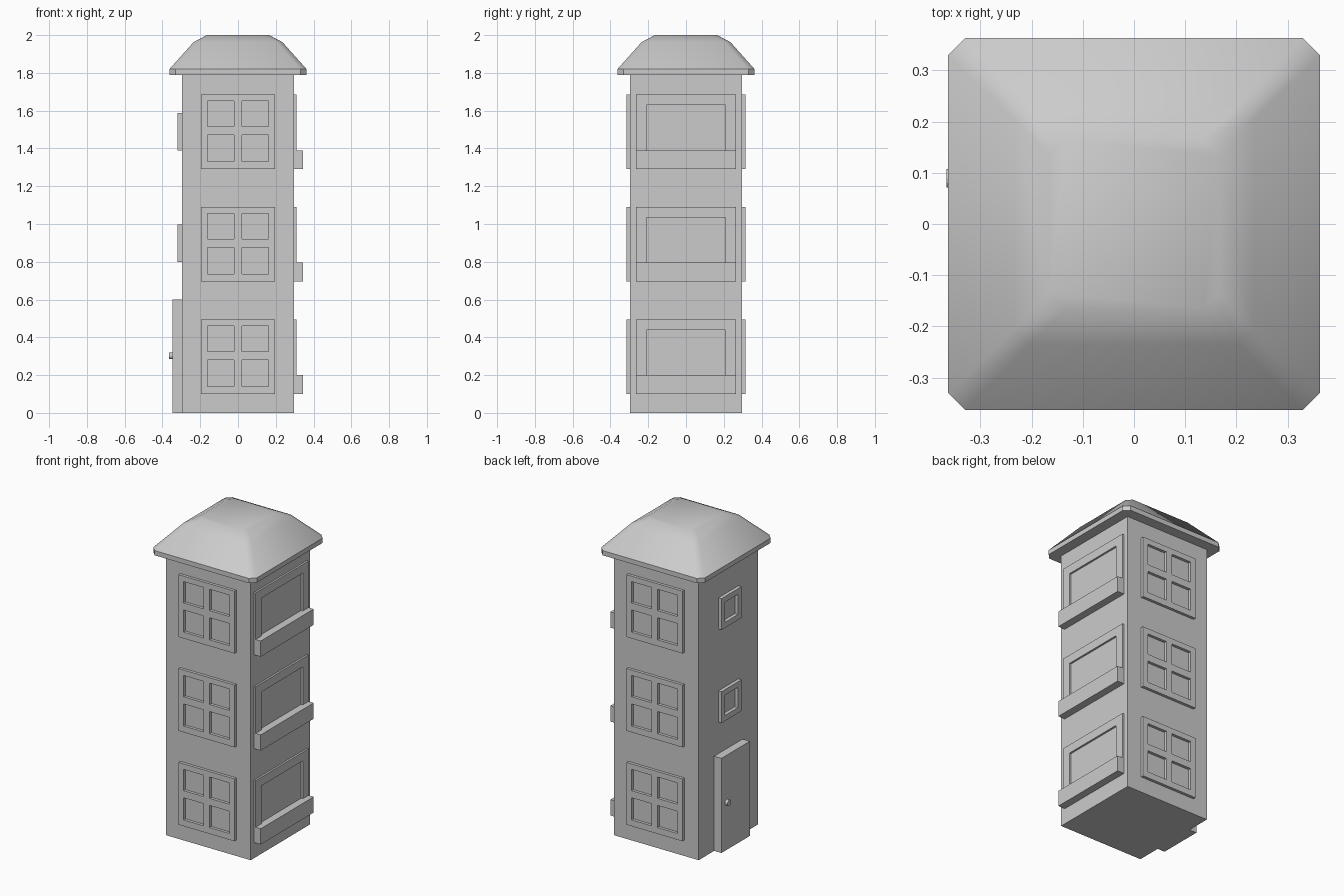
import bpy, bmesh
from mathutils import Matrix, Vector
from math import radians

if "Cube" in bpy.data.objects:
    bpy.data.objects.remove(bpy.data.objects["Cube"])

HALF = 0.297                      # half width of the tower
FLOORS = (0.0, 0.595, 1.19)       # storey offsets


def finish(bm, name):
    bmesh.ops.recalc_face_normals(bm, faces=bm.faces)
    me = bpy.data.meshes.new(name)
    bm.to_mesh(me)
    bm.free()
    ob = bpy.data.objects.new(name, me)
    bpy.context.collection.objects.link(ob)
    return ob


def box(name, x0, x1, y0, y1, z0, z1):
    bm = bmesh.new()
    bmesh.ops.create_cube(bm, size=1, matrix=Matrix.Translation(
        ((x0 + x1) / 2, (y0 + y1) / 2, (z0 + z1) / 2)) @ Matrix.Diagonal((x1 - x0, y1 - y0, z1 - z0, 1)))
    return finish(bm, name)


def frame(name, us, zs, depth, angle):
    """Plate with openings in every odd cell of the us/zs grid, on the wall turned by angle."""
    bm = bmesh.new()
    grid = [[bm.verts.new((u, -HALF, z)) for z in zs] for u in us]
    for i in range(len(us) - 1):
        for j in range(len(zs) - 1):
            if not (i % 2 and j % 2):
                bm.faces.new((grid[i][j], grid[i + 1][j], grid[i + 1][j + 1], grid[i][j + 1]))
    ext = bmesh.ops.extrude_face_region(bm, geom=bm.faces[:], use_keep_orig=True)
    moved = [g for g in ext['geom'] if isinstance(g, bmesh.types.BMVert)]
    bmesh.ops.translate(bm, verts=moved, vec=Vector((0, -depth, 0)))
    bmesh.ops.rotate(bm, verts=bm.verts, matrix=Matrix.Rotation(radians(angle), 3, 'Z'))
    return finish(bm, name)


# tower body
box("tower_body", -HALF, HALF, -HALF, HALF, 0, 1.8)

# domed hip roof: chamfered square rings
bm = bmesh.new()
rings = []
for h, c, z in ((0.363, 0.033, 1.79), (0.363, 0.033, 1.82), (0.235, 0.03, 1.963), (0.165, 0.03, 2.0)):
    a = h - c
    pts = ((h, -a), (h, a), (a, h), (-a, h), (-h, a), (-h, -a), (-a, -h), (a, -h))
    rings.append([bm.verts.new((x, y, z)) for x, y in pts])
for k, (lo, hi) in enumerate(zip(rings, rings[1:])):
    for i in range(8):
        j = (i + 1) % 8
        f = bm.faces.new((lo[i], lo[j], hi[j], hi[i]))
        f.smooth = k > 0
bm.faces.new(rings[0][::-1])
bm.faces.new(rings[-1]).smooth = True
finish(bm, "roof")

# windows and balconies on each storey
for n, dz in enumerate(FLOORS, 1):
    four_pane = [z + dz for z in (0.10, 0.14, 0.28, 0.325, 0.46, 0.495)]
    for side, ang in (("front", 0), ("back", 180)):
        frame(f"{side}_window_{n}", (-0.196, -0.161, -0.021, 0.021, 0.161, 0.196), four_pane, 0.018, ang)
    frame(f"balcony_opening_{n}", (-0.265, -0.208, 0.208, 0.265),
          [z + dz for z in (0.10, 0.19, 0.44, 0.495)], 0.012, 90)
    box(f"balcony_ledge_{n}", HALF - 0.01, 0.345, -0.265, 0.265, 0.10 + dz, 0.20 + dz)

# small square windows on the left
for n, z in enumerate((0.80, 1.39), 1):
    frame(f"small_window_{n}", (-0.1, -0.065, 0.065, 0.1), (z, z + 0.035, z + 0.163, z + 0.198), 0.022, -90)

# door and knob
box("door", -0.348, -HALF + 0.01, -0.142, 0.142, 0, 0.6)
bm = bmesh.new()
bmesh.ops.create_cone(bm, cap_ends=True, segments=12, radius1=0.018, radius2=0.018, depth=0.026,
                      matrix=Matrix.Translation((-0.353, 0.089, 0.302)) @ Matrix.Rotation(radians(90), 4, 'Y'))
finish(bm, "door_knob")
